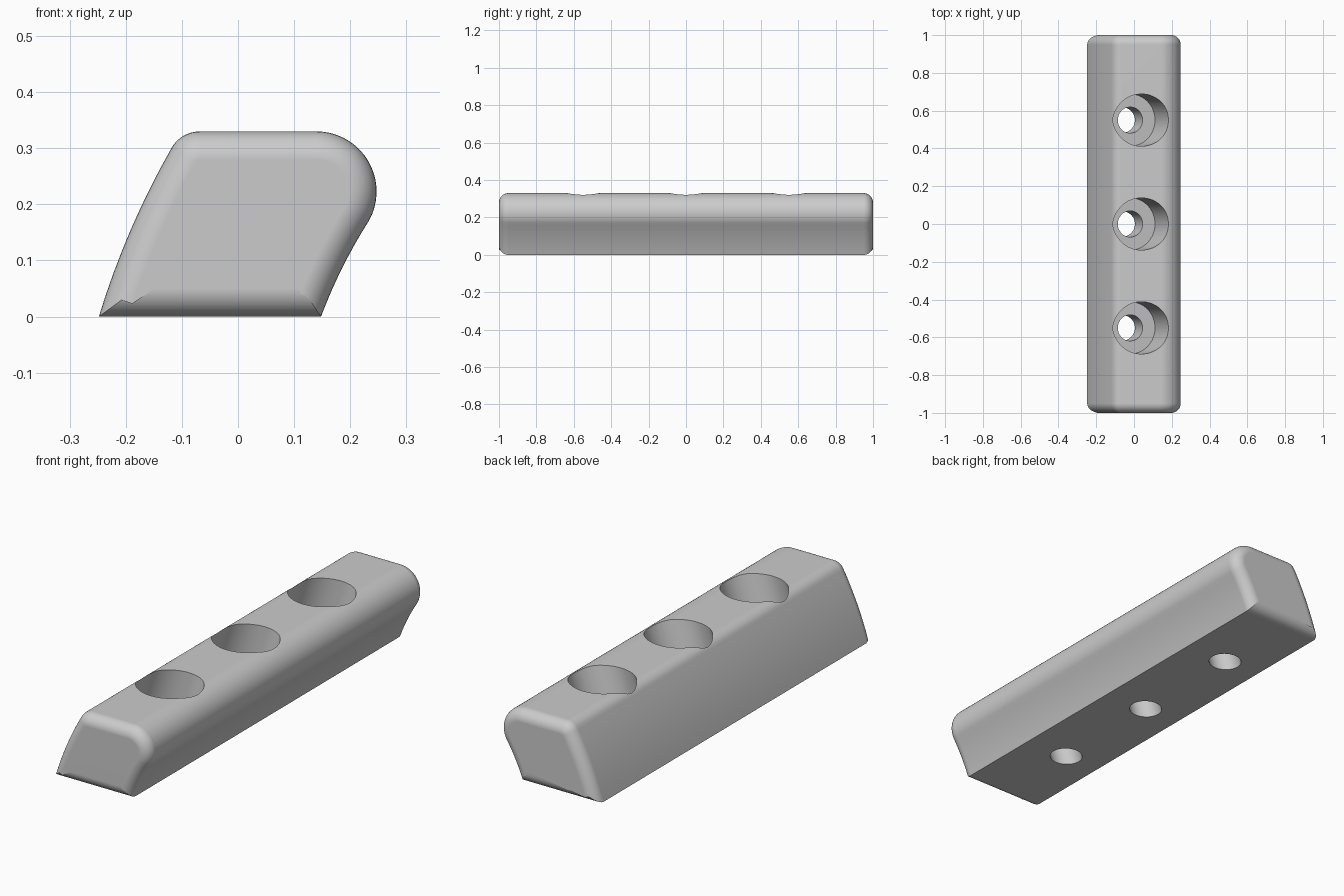
import bpy, bmesh
from math import sin, cos, pi, atan, radians
from mathutils import Vector

old = bpy.data.objects.get("Cube")
if old:
    bpy.data.objects.remove(old, do_unlink=True)

HALF, ROUND, STEPS = 1.0, 0.05, 8
SLOPE = 0.326                      # sideways lean of the screw holes

grey = bpy.data.materials.new("light_grey")
grey.use_nodes = True
grey.diffuse_color = (0.6, 0.6, 0.6, 1)
grey.node_tree.nodes["Principled BSDF"].inputs["Base Color"].default_value = (0.6, 0.6, 0.6, 1)


def arc(cx, cz, r, start, end, n):
    angles = [radians(start + (end - start) * i / n) for i in range(n + 1)]
    return [Vector((cx + r * cos(a), cz + r * sin(a))) for a in angles]


def bowed(a, b, bulge, n=8):
    """Points strictly between a and b, bowed sideways by bulge."""
    a, b = Vector(a), Vector(b)
    side = Vector((b.y - a.y, a.x - b.x)).normalized()
    return [a.lerp(b, i / n) + side * bulge * 4 * (i / n) * (1 - i / n) for i in range(1, n)]


def inset(points, d):
    """Mitred inward offset of a counter-clockwise outline."""
    result = []
    for i, p in enumerate(points):
        e1 = (p - points[i - 1]).normalized()
        e2 = (points[(i + 1) % len(points)] - p).normalized()
        n1, n2 = Vector((-e1.y, e1.x)), Vector((-e2.y, e2.x))
        result.append(p + (n1 + n2) * d / (1 + n1.dot(n2)))
    return result


# Cross-section: leaning sides, broad right shoulder, small left shoulder
right_foot, left_foot = Vector((0.148, 0)), Vector((-0.248, 0))
shoulder = arc(0.14, 0.223, 0.107, -29, 90, 18)
crest = arc(-0.068, 0.272, 0.058, 90, 153, 8)
outline = ([left_foot, right_foot] + bowed(right_foot, shoulder[0], -0.005) + shoulder
           + crest + bowed(crest[-1], left_foot, 0.009))

# Body: cross-section lofted along y with rounded ends
half_rings = [(HALF - ROUND + ROUND * sin(t), ROUND * (1 - cos(t)))
              for t in (pi / 2 * i / STEPS for i in range(STEPS + 1))]
stations = [(-y, d) for y, d in reversed(half_rings)] + half_rings
bm = bmesh.new()
rings = [[bm.verts.new((p.x, y, p.y)) for p in inset(outline, d)] for y, d in stations]
for low, high in zip(rings, rings[1:]):
    for i in range(len(low)):
        bm.faces.new((low[i - 1], low[i], high[i], high[i - 1]))
bm.faces.new(rings[0])
bm.faces.new(rings[-1])
bmesh.ops.recalc_face_normals(bm, faces=bm.faces)
mesh = bpy.data.meshes.new("handle_bar")
bm.to_mesh(mesh)
bm.free()
mesh.materials.append(grey)
bar = bpy.data.objects.new("handle_bar", mesh)
bpy.context.collection.objects.link(bar)
bpy.context.view_layer.objects.active = bar

# Leaning counterbored screw holes
axis = Vector((SLOPE, 0, 1)).normalized()


def drill(y, radius, start, length):
    floor = Vector((-0.02, y, 0.146))
    bpy.ops.mesh.primitive_cylinder_add(vertices=64, radius=radius, depth=length,
                                        location=floor + axis * (start + length / 2),
                                        rotation=(0, atan(SLOPE), 0))
    cutter = bpy.context.object
    cutter.data.materials.append(grey)
    cut = bar.modifiers.new("hole", 'BOOLEAN')
    cut.operation, cut.solver, cut.object = 'DIFFERENCE', 'EXACT', cutter
    bpy.context.view_layer.objects.active = bar
    bpy.ops.object.modifier_apply(modifier=cut.name)
    bpy.data.objects.remove(cutter, do_unlink=True)


for y in (-0.55, 0, 0.55):
    drill(y, 0.138, 0, 0.5)
    drill(y, 0.069, -0.4, 0.6)

# Smooth shading with crisp rims
bpy.ops.object.select_all(action='DESELECT')
bar.select_set(True)
bpy.context.view_layer.objects.active = bar
bpy.ops.object.shade_smooth_by_angle(angle=radians(30))
weighted = bar.modifiers.new("even_shading", 'WEIGHTED_NORMAL')
weighted.keep_sharp = True
